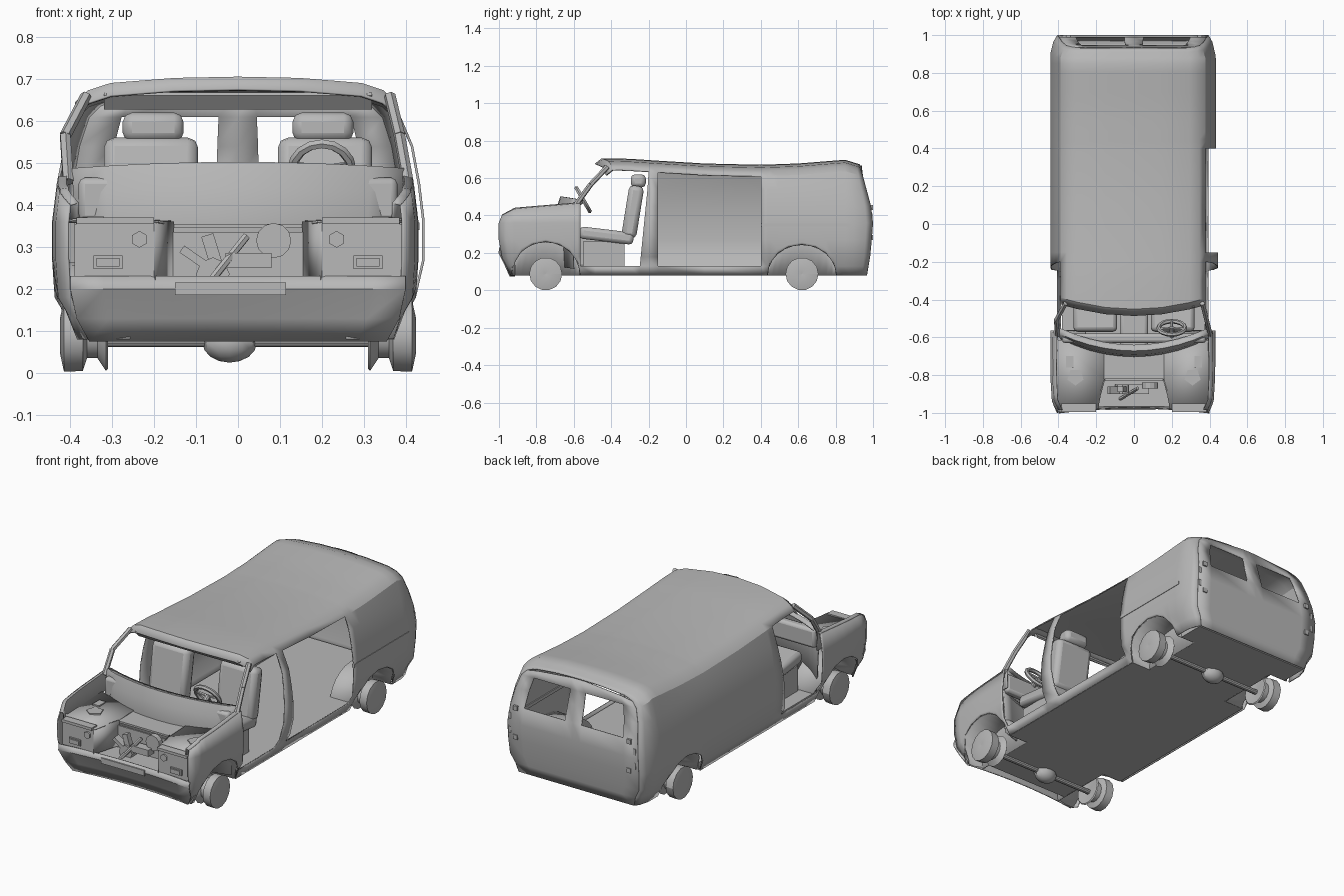
import bpy, bmesh, math
from mathutils import Vector, Matrix

if "Cube" in bpy.data.objects:
    bpy.data.objects.remove(bpy.data.objects["Cube"])

grey = bpy.data.materials.new("primer grey")
grey.use_nodes = True
grey.diffuse_color = (0.48, 0.48, 0.48, 1)
grey.node_tree.nodes["Principled BSDF"].inputs["Base Color"].default_value = (0.48, 0.48, 0.48, 1)


def finish(name, bm, smooth=True, thick=0, bevel=0):
    bmesh.ops.recalc_face_normals(bm, faces=bm.faces)
    mesh = bpy.data.meshes.new(name)
    bm.to_mesh(mesh)
    bm.free()
    obj = bpy.data.objects.new(name, mesh)
    bpy.context.collection.objects.link(obj)
    mesh.materials.append(grey)
    if thick:
        mod = obj.modifiers.new("Thickness", 'SOLIDIFY')
        mod.thickness, mod.offset = thick, 0
    if bevel:
        mod = obj.modifiers.new("Bevel", 'BEVEL')
        mod.width, mod.segments = bevel, 2
    if smooth:
        bpy.ops.object.select_all(action='DESELECT')
        obj.select_set(True)
        bpy.context.view_layer.objects.active = obj
        bpy.ops.object.shade_smooth_by_angle(angle=math.radians(28))
    return obj


def grid(name, rows, keep=lambda i, j: True, thick=0.006):
    bm = bmesh.new()
    vs = [[bm.verts.new(p) for p in row] for row in rows]
    for i in range(len(rows) - 1):
        for j in range(len(rows[0]) - 1):
            if keep(i, j):
                bm.faces.new((vs[i][j], vs[i][j + 1], vs[i + 1][j + 1], vs[i + 1][j]))
    bmesh.ops.delete(bm, geom=[v for v in bm.verts if not v.link_faces], context='VERTS')
    return finish(name, bm, thick=thick)


def box(name, lo, hi, tilt=0, bevel=0, turn=0):
    lo, hi = Vector(lo), Vector(hi)
    m = Matrix.Translation((lo + hi) / 2) @ Matrix.Rotation(tilt, 4, 'X') @ Matrix.Rotation(turn, 4, 'Y')
    bm = bmesh.new()
    bmesh.ops.create_cube(bm, size=1, matrix=m @ Matrix.Diagonal((*(hi - lo), 1)))
    return finish(name, bm, bevel > 0, bevel=bevel)


def tube(name, p, q, r, sides=10):
    p, q = Vector(p), Vector(q)
    m = Matrix.Translation((p + q) / 2) @ (q - p).to_track_quat('Z', 'Y').to_matrix().to_4x4()
    bm = bmesh.new()
    bmesh.ops.create_cone(bm, cap_ends=True, segments=sides, radius1=r, radius2=r,
                          depth=(q - p).length, matrix=m)
    return finish(name, bm)


def tab(t, *pts):
    if t <= pts[0][0]:
        return pts[0][1]
    for (a, u), (b, v) in zip(pts, pts[1:]):
        if t <= b:
            return u + (v - u) * (t - a) / (b - a)
    return pts[-1][1]


# Body shape rules
AXLES = {"front": (-.75, .18), "rear": (.62, .165)}   # position and arch height
ARCH = .185
DOOR = AXLES["front"][0] + ARCH
roof = lambda s: tab(s, (-.485, .675), (-.45, .703), (-.3, .7), (0, .68), (.3, .665), (.6, .675),
                     (.85, .695), (1, .67))
belt = lambda s: tab(s, (-1, .40), (-.92, .435), (DOOR, .465), (-.2, .45))
plan = lambda s: tab(s, (-1, .92), (-.94, .98), (-.8, 1), (.9, 1), (.965, .965), (1, .92))
side_x = lambda z: tab(z, (.08, .385), (.13, .40), (.18, .43), (.27, .436), (.36, .436),
                       (.45, .425), (.55, .408))
nose = lambda z: tab(z, (.08, .06), (.22, 0), (.36, 0), (.41, .02))
tail = lambda z: tab(z, (.08, .035), (.2, .015), (.4, 0), (.66, .07))


def bottom(s):
    return .08 + max(h * math.sqrt(max(0, 1 - ((s - c) / ARCH) ** 2)) for c, h in AXLES.values())


def shell_point(s, k, side):
    r = roof(s)
    if k <= 5:
        z = max((.08, .13, .18, .27, .36, belt(s))[k], bottom(s) + .012 * k)
        x = side_x(z)
    else:
        x, z = ((.408, .54), (.383, r - .06), (.352, r - .032), (.3, r - .015), (.15, r - .003), (0, r))[k - 6]
    x *= plan(s) * (.98 if side > 0 else 1.01)        # the shell is slightly pushed over
    if side > 0 and -.25 < s < -.1 and 3 <= k <= 6:   # bent pillar
        x += .015
    y = s + nose(z) * max(0, -(s + .9) / .1) - tail(z) * max(0, (s - .85) / .15)
    if s <= -.45 and k > 6:
        y += .05 * (x / .35) ** 2
    if s == -.2:
        y -= .1 * max(0, .6 - z)
    return (side * x, y, z)


# Body shell with door openings
steps = (-1, -.92, -.7, -.4, 0, .4, .7, .92, 1)
front_arch, rear_arch = [[c + ARCH * t for t in steps] for c, h in AXLES.values()]
stations = [-1, -.96] + front_arch + [-.485, -.45, -.3, -.2, -.15, .1, .4] + rear_arch + [.85, .9, .965, 1]


def keep_shell(i, j):
    s = (stations[i] + stations[i + 1]) / 2
    j -= 11
    k = 11 - max(abs(j), abs(j + 1))
    if s < -.5 and k >= (5 if s < DOOR else 1):
        return False
    opening = DOOR < s < -.2 or (j >= 0 and -.15 < s < .4)
    return not (opening and 1 <= k <= 6)


grid("body_shell", [[shell_point(s, 11 - abs(j), 1 if j >= 0 else -1) for j in range(-11, 12)]
                    for s in stations], keep_shell)

# Rear doors with two window holes
cols = (-1, -.78, -.13, 0, .13, .78, 1)
rows = []
for k in range(9):
    right, y, z = shell_point(1, k, -1)
    left = shell_point(1, k, 1)[0]
    crown = .032 if k == 8 else 0
    rows.append([((left if u > 0 else -right) * u, y, z + crown * (1 - u * u)) for u in cols])
grid("rear_doors", rows, lambda i, j: not (i in (5, 6) and j in (1, 4)))

# Floor
box("floor_centre", (-.26, -.88, .08), (.26, .955, .12))
box("floor_middle", (-.38, DOOR, .08), (.375, .435, .12))
box("floor_rear", (-.36, .805, .08), (.35, .955, .12))

# Nose: valance, firewall and engine deck
us = [i / 5 - 1 for i in range(11)]
grid("front_valance", [[(u * w, y + .025 * (1 - u * u), z) for u in us]
                       for w, y, z in ((.355, -.94, .075), (.385, -.965, .13), (.40, -1, .2), (.40, -.995, .23))])
grid("firewall", [[(u * w, y + .09 * u * u, z - .015 * u * u) for u in us]
                  for w, y, z in ((.38, -.69, .13), (.385, -.70, .37), (.392, -.69, .44),
                                  (.395, -.67, .5), (.395, -.64, .495))])
box("deck_centre", (-.2, -.82, .345), (.2, -.66, .355))
box("recess_back_wall", (-.16, -.83, .12), (.16, -.82, .335))
box("recess_shelf", (-.2, -.965, .205), (.2, -.82, .215))
box("number_plate", (-.15, -.985, .185), (.115, -.978, .215))

for side, word in ((1, "left"), (-1, "right")):
    def sbox(name, lo, hi, **kw):
        xs = sorted((side * lo[0], side * hi[0]))
        return box(f"{word}_{name}", (xs[0], *lo[1:]), (xs[1], *hi[1:]), **kw)

    # Headlamp housing and deck
    grid(word + "_engine_deck", [[(side * .19, -.98, .36), (side * .39, -.985, .365)],
                                 [(side * .16, -.82, .355), (side * .42, -.82, .36)],
                                 [(side * .16, -.67, .36), (side * .415, -.61, .37)]])
    grid(word + "_recess_side", [[(side * .2, -.98, z), (side * .155, -.82, z)] for z in (.22, .36)])
    sbox("headlamp_panel", (.2, -.98, .225), (.39, -.972, .355))
    sbox("headlamp_brow", (.2, -.995, .355), (.385, -.95, .37))
    tube(word + "_headlamp_socket", (side * .235, -.988, .318), (side * .235, -.97, .318), .02, 6)
    sbox("marker_lamp", (.275, -.988, .247), (.345, -.975, .279))
    sbox("marker_lamp_core", (.283, -.992, .253), (.337, -.985, .273))
    tube(word + "_deck_cap", (side * .31, -.81, .35), (side * .31, -.81, .367), .045, 5)
    sbox("deck_box", (.32, -.76, .355), (.36, -.70, .372))

    # Rolled inner edge of the fender
    edge = [shell_point(s, 5, side) for s in stations if s <= DOOR]
    grid(word + "_fender_edge", [[(x, y, z), (x - side * .018, y, z + .004), (x - side * .02, y, .365)]
                                 for x, y, z in edge])

    # Windscreen pillar, bent outwards on the right
    knee = (side * (.385 if side > 0 else .412), -.51, .565)
    tube(word + "_pillar_lower", (side * .405, -.59, .455), knee, .014, 6)
    tube(word + "_pillar_upper", knee, (side * .362, -.42, .66), .014, 6)

    # Wheel housings and bare wheels
    for place, (c, h) in AXLES.items():
        arc = [(c + ARCH * math.cos(a), .08 + h * math.sin(a))
               for a in [math.pi * i / 12 for i in range(13)]]
        grid(f"{word}_{place}_wheel_housing",
             [[(side * (side_x(z) * .97 - .002), y, z) for y, z in arc], [(side * .26, y, z) for y, z in arc],
              [(side * .26, y, .08) for y, z in arc]])
        ring = [2 * math.pi * i / 14 for i in range(15)]
        profile = ((.42, 0), (.424, .045), (.415, .088), (.37, .086), (.36, .055),
                   (.335, .055), (.315, .086), (.31, .08), (.32, 0))
        grid(f"{word}_{place}_wheel", [[(side * x, c + r * math.cos(a), .088 + r * math.sin(a))
                                        for a in ring] for x, r in profile], thick=0)

    # Seat
    sbox("seat_cushion", (.09, -.57, .26), (.32, -.28, .325), tilt=-.12, bevel=.02)
    sbox("seat_stand", (.12, -.55, .12), (.3, -.33, .26))
    sbox("seat_back", (.095, -.325, .28), (.32, -.245, .56), tilt=-.16, bevel=.025)
    sbox("headrest", (.13, -.295, .55), (.275, -.215, .62), bevel=.022)

    # Rear door fittings
    for z in (.27, .43):
        sbox("rear_hinge", (.335, .98, z), (.36, 1.0, z + .025))
    sbox("tail_lamp", (.375, .97, .3), (.39, .998, .41))

# Axles with differentials
for place, (c, h) in AXLES.items():
    tube(place + "_axle", (-.32, c, .075), (.32, c, .075), .014)
    bm = bmesh.new()
    bmesh.ops.create_uvsphere(bm, u_segments=12, v_segments=8, radius=1,
                              matrix=Matrix.Translation((-.02, c, .072)) @ Matrix.Diagonal((.065, .05, .048, 1)))
    finish(place + "_differential", bm)

# Cabin
box("dashboard", (-.38, -.63, .36), (.38, -.58, .465), bevel=.015)
box("engine_cover", (-.075, -.68, .12), (.075, -.44, .31), bevel=.02)
box("roof_header", (-.32, -.43, .625), (.32, -.42, .67), tilt=.7)
hub = Vector((.2, -.55, .485))
spin = Matrix.Translation(hub) @ Matrix.Rotation(math.radians(-60), 4, 'X')
rim = [2 * math.pi * i / 16 for i in range(17)]
tubes = [2 * math.pi * i / 6 for i in range(7)]
grid("steering_wheel", [[spin @ Vector(((.07 + .012 * math.cos(b)) * math.cos(a),
                                        (.07 + .012 * math.cos(b)) * math.sin(a), .012 * math.sin(b)))
                         for b in tubes] for a in rim], thick=0)
for a in (-.2, 3.34, 1.57):
    tube("steering_spoke", hub, spin @ Vector((.07 * math.cos(a), .07 * math.sin(a), 0)), .008, 6)
tube("steering_column", hub, (.2, -.64, .42), .016)

# Sliding door rail
box("sliding_door_rail", (.418, .4, .34), (.433, .88, .358))

# Loose engine bay parts
tube("air_filter", (.085, -.87, .315), (.085, -.84, .315), .042, 12)
tube("engine_rod", (-.08, -.93, .2), (.02, -.87, .325), .01, 6)
tube("engine_pulley", (-.06, -.9, .235), (-.06, -.85, .235), .04, 8)
box("engine_bracket", (-.03, -.9, .25), (.08, -.85, .285))
box("engine_hose", (-.14, -.9, .265), (-.07, -.86, .285), turn=.6)
box("engine_strut", (-.075, -.89, .24), (-.045, -.86, .33), turn=-.3)
